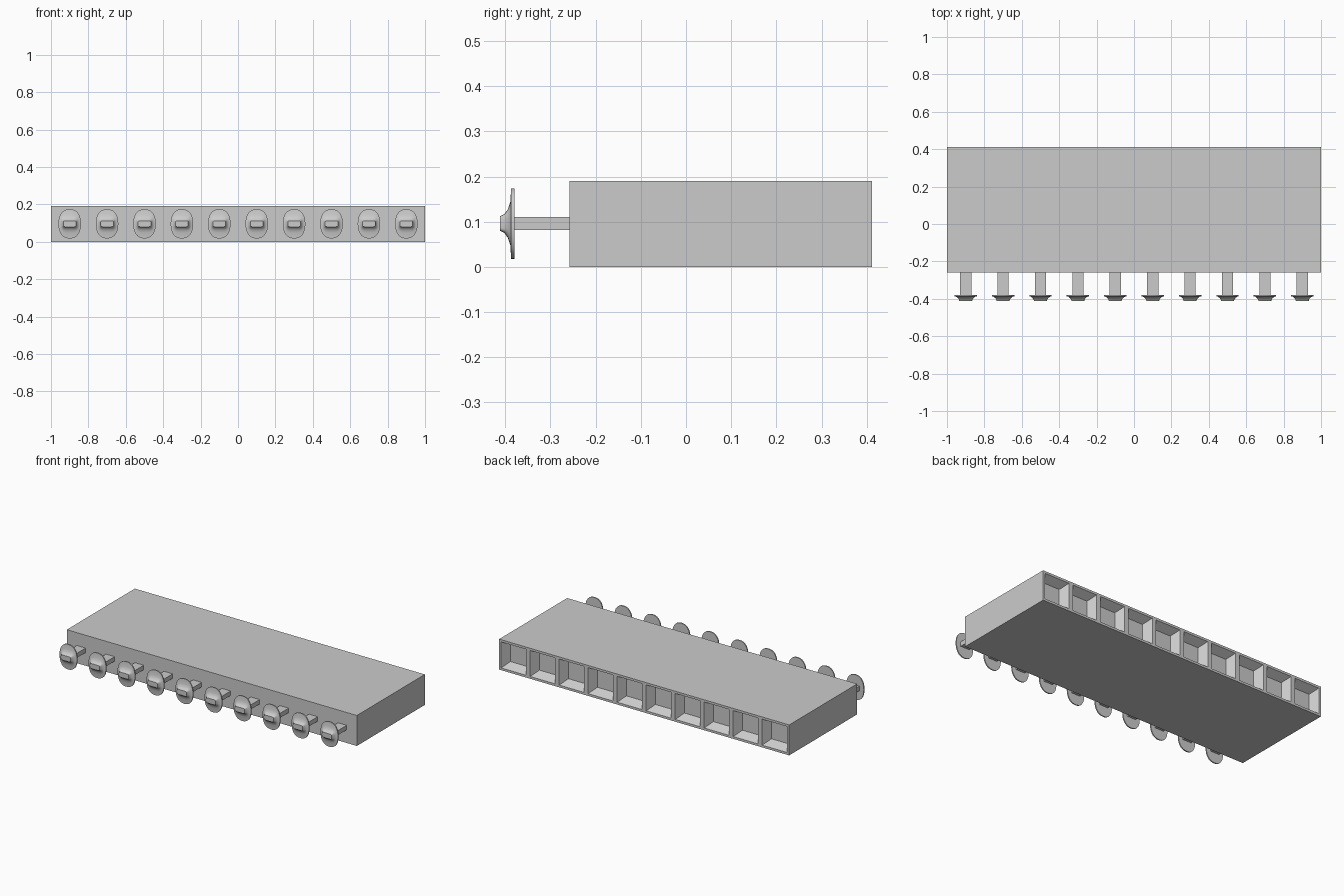
import bpy, bmesh, math
from mathutils import Matrix, Vector

cube = bpy.data.objects.get("Cube")
if cube:
    bpy.data.objects.remove(cube, do_unlink=True)

COUNT, PITCH = 10, 0.2
MID_Z = 0.096

grey = bpy.data.materials.new("light_grey")
grey.use_nodes = True
colour = (0.6, 0.6, 0.6, 1)
grey.diffuse_color = colour
grey.node_tree.nodes["Principled BSDF"].inputs["Base Color"].default_value = colour


def finish_mesh(bm, name):
    bmesh.ops.recalc_face_normals(bm, faces=bm.faces)
    mesh = bpy.data.meshes.new(name)
    bm.to_mesh(mesh)
    bm.free()
    mesh.materials.append(grey)
    return mesh


def add_object(name, mesh, location=(0, 0, 0)):
    obj = bpy.data.objects.new(name, mesh)
    obj.location = location
    bpy.context.collection.objects.link(obj)
    return obj


def add_box(bm, size, centre):
    bmesh.ops.create_cube(bm, size=1, matrix=Matrix.Translation(centre) @ Matrix.Diagonal((*size, 1)))


# Housing, split into cells, with a tapered socket in the back of each
bm = bmesh.new()
add_box(bm, (2, 0.67, 0.19), (0, 0.077, 0.095))
for i in range(1, COUNT):
    bmesh.ops.bisect_plane(bm, geom=bm.verts[:] + bm.edges[:] + bm.faces[:],
                           plane_co=(-1 + i * PITCH, 0, 0), plane_no=(1, 0, 0))
bm.normal_update()
sockets = [f for f in bm.faces if f.normal.y > 0.9]
bmesh.ops.inset_individual(bm, faces=sockets, thickness=0.02)
bmesh.ops.inset_individual(bm, faces=sockets, thickness=0.04, depth=-0.05)
add_object("housing", finish_mesh(bm, "housing"))

# Flat pin, shared by every position
bm = bmesh.new()
add_box(bm, (0.06, 0.14, 0.028), (0, -0.315, 0))
pin_mesh = finish_mesh(bm, "pin")

# Flared collar: y, half width, half height, squareness
PROFILE = [(-0.412, 0.034, 0.016, 7), (-0.402, 0.037, 0.021, 5),
           (-0.394, 0.044, 0.032, 3.5), (-0.389, 0.051, 0.048, 2.8),
           (-0.387, 0.06, 0.078, 2.3), (-0.380, 0.06, 0.078, 2.3)]
SIDES = 40


def rounded(value, squareness):
    return math.copysign(abs(value) ** (2 / squareness), value)


bm = bmesh.new()
rings = []
for y, half_x, half_z, square in PROFILE:
    angles = [math.tau * k / SIDES for k in range(SIDES)]
    rings.append([bm.verts.new((half_x * rounded(math.cos(a), square), y,
                                half_z * rounded(math.sin(a), square))) for a in angles])
for low, high in zip(rings, rings[1:]):
    for k in range(SIDES):
        n = (k + 1) % SIDES
        bm.faces.new((low[k], low[n], high[n], high[k]))
bm.faces.new(rings[0])
bm.faces.new(rings[-1])
collar_mesh = finish_mesh(bm, "collar")

# Row of pins and collars along the front
for i in range(COUNT):
    spot = Vector((-0.9 + i * PITCH, 0, MID_Z))
    add_object(f"pin_{i + 1}", pin_mesh, spot)
    collar = add_object(f"collar_{i + 1}", collar_mesh, spot)

# Smooth the flare while keeping its rims sharp
bpy.ops.object.select_all(action='DESELECT')
collar.select_set(True)
bpy.context.view_layer.objects.active = collar
bpy.ops.object.shade_smooth_by_angle(angle=math.radians(40))
